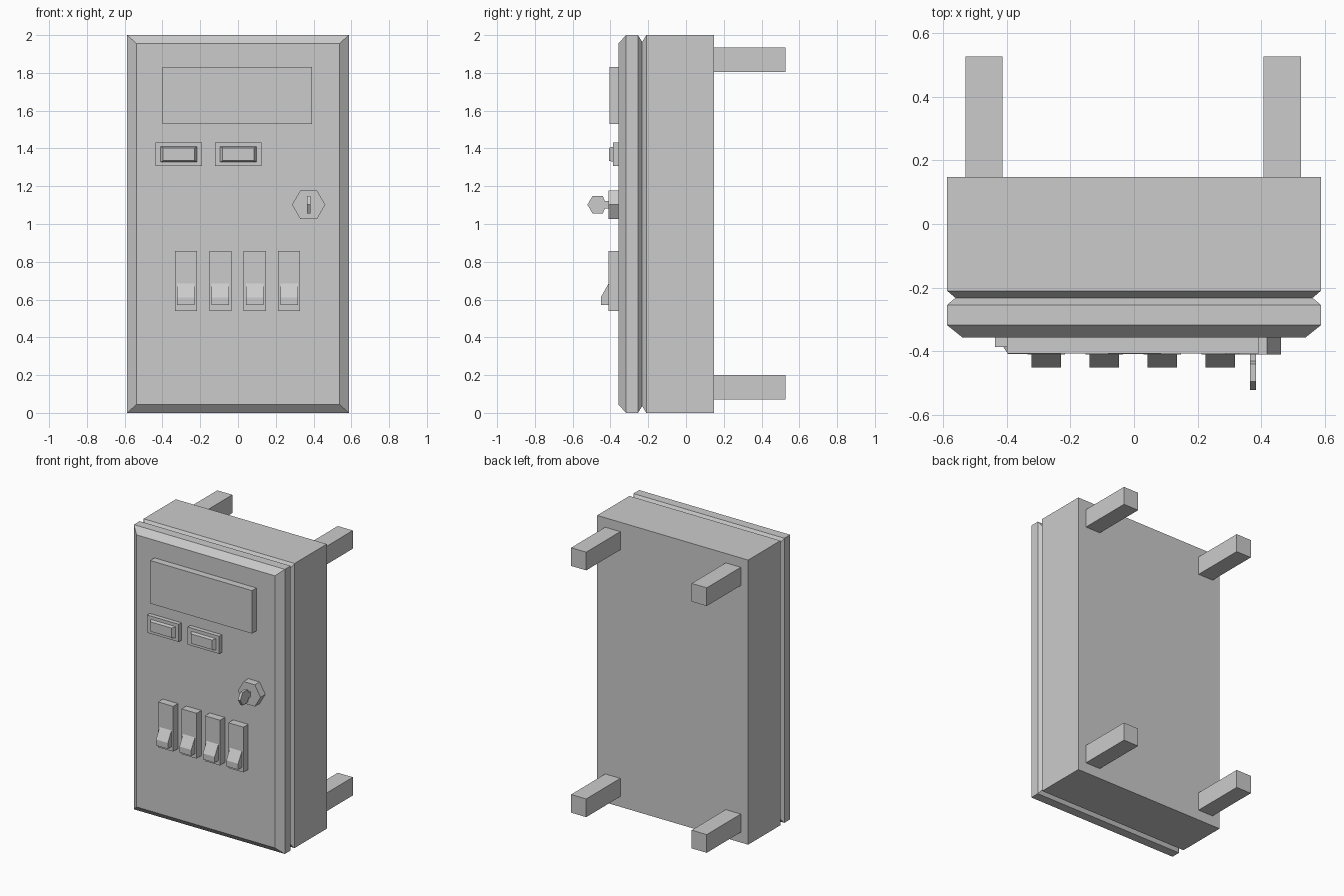
import bpy
import bmesh
from math import cos, sin, pi

cube = bpy.data.objects.get("Cube")
if cube:
    bpy.data.objects.remove(cube, do_unlink=True)

GREY = (0.6, 0.6, 0.6)
grey = bpy.data.materials.new("plain grey")
grey.use_nodes = True
grey.diffuse_color = (*GREY, 1)
grey.node_tree.nodes["Principled BSDF"].inputs["Base Color"].default_value = (*GREY, 1)


def loft(name, rings):
    """Skin matching closed rings of points and cap both ends."""
    bm = bmesh.new()
    loops = [[bm.verts.new(p) for p in ring] for ring in rings]
    n = len(loops[0])
    for a, b in zip(loops, loops[1:]):
        for i in range(n):
            j = (i + 1) % n
            bm.faces.new((a[i], a[j], b[j], b[i]))
    bm.faces.new(loops[0])
    bm.faces.new(loops[-1])
    bmesh.ops.recalc_face_normals(bm, faces=bm.faces)
    mesh = bpy.data.meshes.new(name)
    bm.to_mesh(mesh)
    bm.free()
    mesh.materials.append(grey)
    obj = bpy.data.objects.new(name, mesh)
    bpy.context.collection.objects.link(obj)
    return obj


def rect(cx, cz, hx, hz, y):
    return [(cx + sx * hx, y, cz + sz * hz)
            for sx, sz in ((-1, -1), (1, -1), (1, 1), (-1, 1))]


def block(name, cx, cz, hx, hz, y0, y1):
    return loft(name, [rect(cx, cz, hx, hz, y0), rect(cx, cz, hx, hz, y1)])


def side_profile(name, cx, hx, outline):
    """Extrude a (y, z) outline across x."""
    return loft(name, [[(x, y, z) for y, z in outline] for x in (cx - hx, cx + hx)])


FACE = -0.357  # front of the door

# Cabinet with the groove behind the door and the bevelled door edge
steps = [(0.148, 0, 0), (-0.21, 0, 0), (-0.232, 0.026, 0.036),
         (-0.254, 0, 0), (-0.318, 0, 0), (FACE, 0.049, 0.044)]
loft("cabinet", [rect(0, 1, 0.587 - ix, 1 - iz, y) for y, ix, iz in steps])

# Mounting legs at the back
for side, x in (("right", -0.471), ("left", 0.466)):
    for level, z in (("lower", 0.136), ("upper", 1.87)):
        block(f"{level}_{side}_leg", x, z, 0.0585, 0.064, 0.148, 0.526)

# Display panel
block("display_panel", -0.003, 1.681, 0.396, 0.151, FACE, -0.406)

# Indicator frames with tapered buttons
for side, x in (("right", -0.313), ("left", 0.002)):
    block(f"{side}_indicator_frame", x, 1.37, 0.123, 0.062, FACE, -0.387)
    loft(f"{side}_indicator_button", [rect(x, 1.369, 0.097, 0.04, -0.387),
                                      rect(x, 1.369, 0.083, 0.034, -0.408)])

# Hexagonal lock and its key
LOCK_X, LOCK_Z = 0.374, 1.102
loft("lock", [[(LOCK_X + 0.088 * cos(i * pi / 3), y, LOCK_Z + 0.088 * sin(i * pi / 3))
               for i in range(6)] for y in (FACE, -0.41)])
half = [(-0.41, 0.02), (-0.43, 0.02), (-0.44, 0.046), (-0.495, 0.046)]
upper = [(y, LOCK_Z + h) for y, h in half]
lower = [(y, LOCK_Z - h) for y, h in reversed(half)]
side_profile("key", LOCK_X, 0.009, upper + [(-0.522, LOCK_Z)] + lower)

# Row of breaker switches
for i in range(4):
    x = -0.276 + i * 0.1823
    block(f"switch_plate_{i + 1}", x, 0.698, 0.0585, 0.159, FACE, -0.41)
    side_profile(f"switch_lever_{i + 1}", x, 0.046,
                 [(-0.41, 0.684), (-0.451, 0.612), (-0.451, 0.57), (-0.41, 0.57)])
